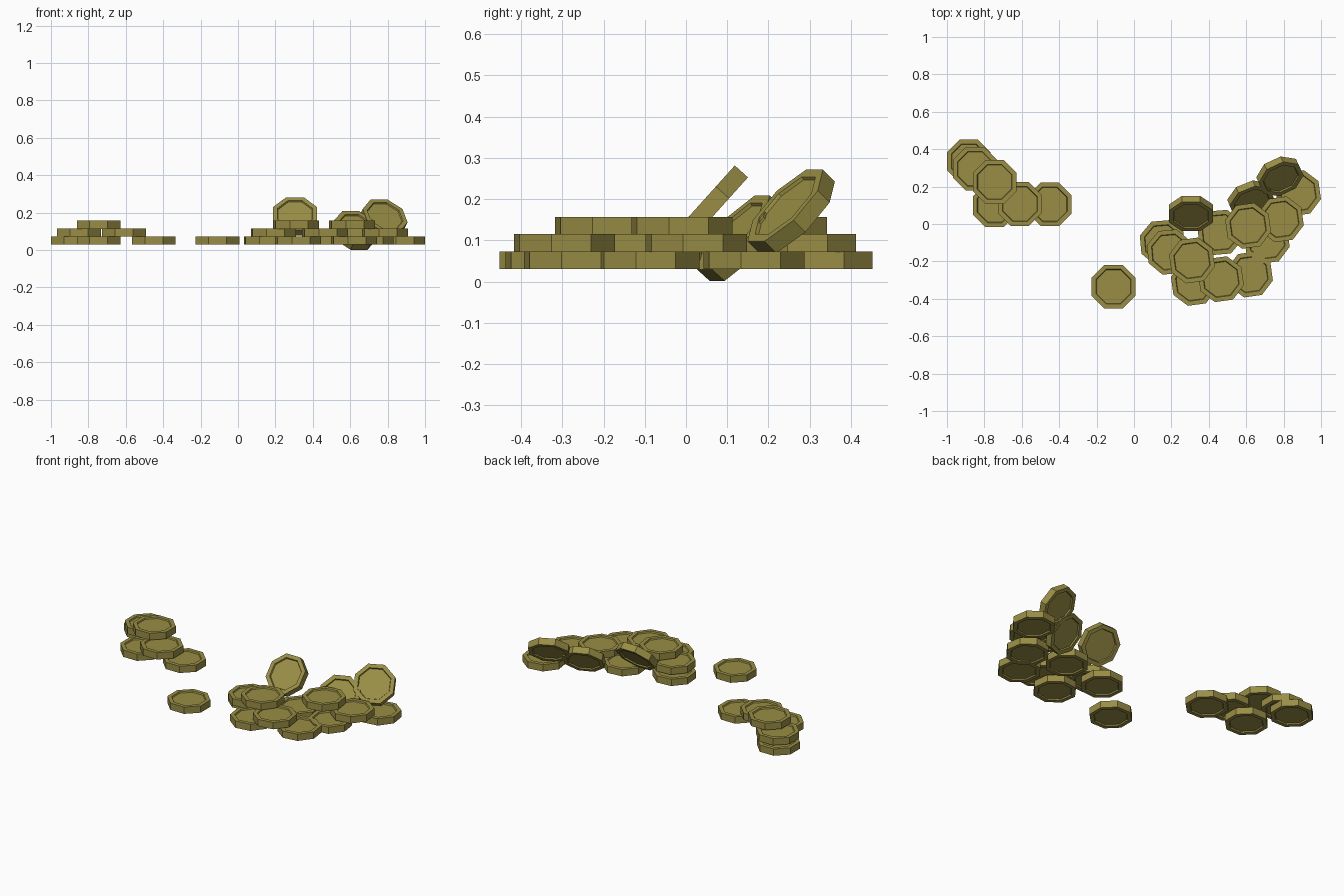
import bpy, bmesh
from math import radians, cos, pi, sin
from mathutils import Matrix

if "Cube" in bpy.data.objects:
    bpy.data.objects.remove(bpy.data.objects["Cube"])

R = 0.117 / cos(pi / 8)   # octagon corner radius
H = 0.043                 # coin thickness
DIP = 0.008               # depth of the recessed faces
FLOOR = 0.03              # underside of the lowest layer

gold = bpy.data.materials.new("old_gold")
gold.diffuse_color = (0.32, 0.27, 0.06, 1)
gold.use_nodes = True
gold.node_tree.nodes["Principled BSDF"].inputs["Base Color"].default_value = gold.diffuse_color

# Shared coin mesh: octagonal disc with a raised rim on both sides
def coin_mesh():
    rings = [(R * .77, H/2 - DIP), (R * .80, H/2), (R, H/2),
             (R, -H/2), (R * .80, -H/2), (R * .77, -H/2 + DIP)]
    bm = bmesh.new()
    loops = [[bm.verts.new((r * cos(pi/8 + i*pi/4), r * sin(pi/8 + i*pi/4), z))
              for i in range(8)] for r, z in rings]
    for a, b in zip(loops, loops[1:]):
        for i in range(8):
            j = (i + 1) % 8
            bm.faces.new((a[i], b[i], b[j], a[j]))
    bm.faces.new(loops[0])
    bm.faces.new(loops[-1][::-1])
    bmesh.ops.recalc_face_normals(bm, faces=bm.faces)
    me = bpy.data.meshes.new("coin")
    bm.to_mesh(me)
    bm.free()
    me.materials.append(gold)
    return me

mesh = coin_mesh()

def coin(name, x, y, z, turn=0, lean=0, spin=0):
    ob = bpy.data.objects.new(name, mesh)
    ob.matrix_world = (Matrix.Translation((x, y, z))
                       @ Matrix.Rotation(radians(turn), 4, 'Z')
                       @ Matrix.Rotation(radians(lean), 4, 'X')
                       @ Matrix.Rotation(radians(spin), 4, 'Z'))
    bpy.context.collection.objects.link(ob)

# Flat coins: x, y, layer, turn
flat = [
    # small left pile
    (-.883, .335, 0, 0), (-.745, .10, 0, 0), (-.45, .105, 0, 0),
    (-.85, .295, 1, 0), (-.61, .107, 1, 0), (-.745, .225, 2, 0),
    # single stray coin
    (-.11, -.335, 0, 0),
    # large right pile
    (.152, -.10, 0, 5), (.32, -.315, 0, 8), (.62, -.27, 0, 8), (.71, -.09, 0, 8),
    (.46, -.045, 0, 5), (.877, .165, 0, 8),
    (.19, -.15, 1, 5), (.465, -.295, 1, 8), (.785, .025, 1, 8),
    (.31, -.195, 2, 8), (.61, -.01, 2, 8),
]
for x, y, layer, turn in flat:
    coin("flat_coin", x, y, FLOOR + H * (layer + .5) - layer * .001, turn)

# Coins leaning against the back of the large pile
coin("leaning_coin_left", .305, .056, .18, 0, 48)
coin("leaning_coin_middle", .625, .13, .105, 22, 50)
coin("leaning_coin_right", .78, .255, .17, 25, 48)
